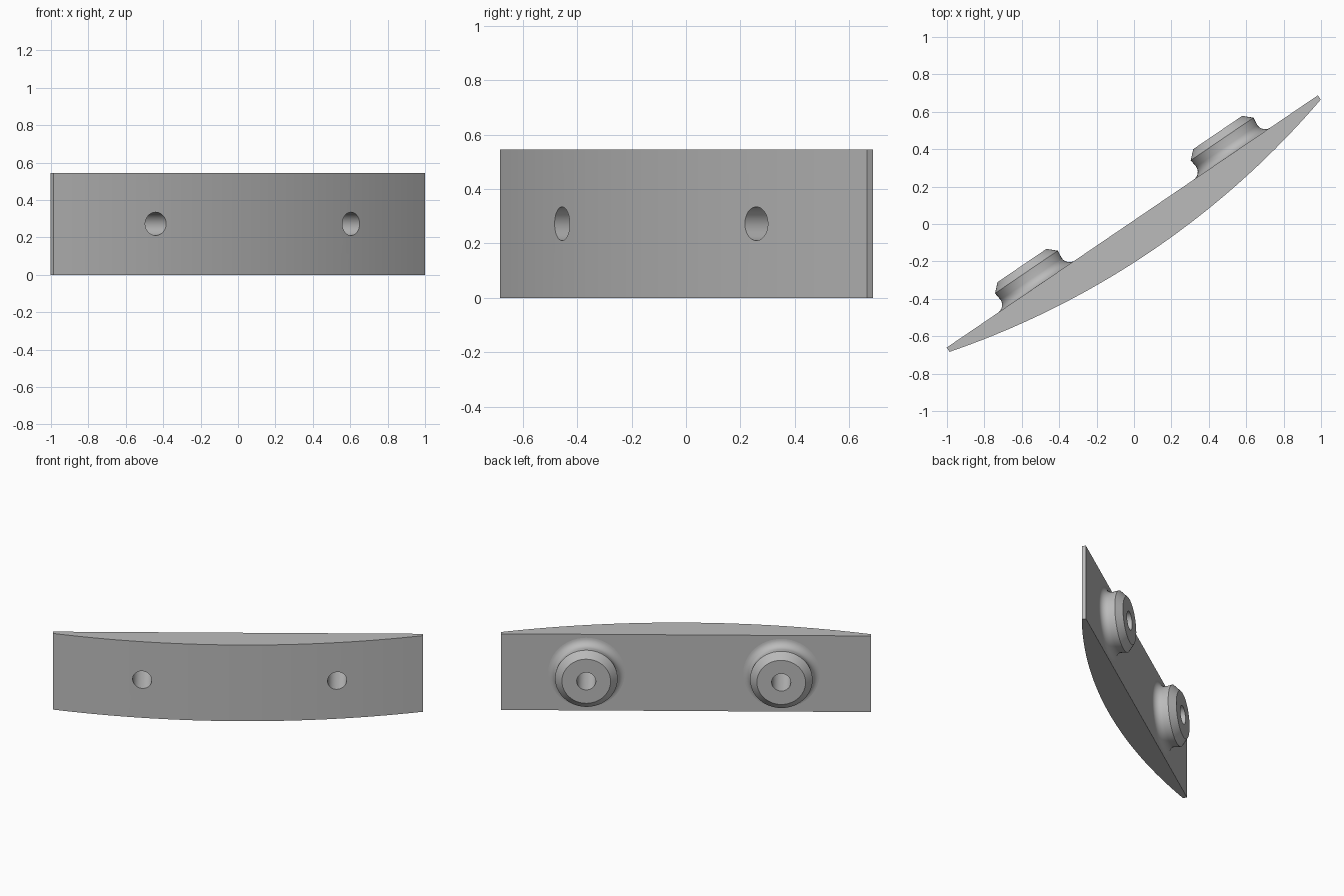
import bpy, bmesh, math
from mathutils import Matrix

default = bpy.data.objects.get("Cube")
if default:
    bpy.data.objects.remove(default, do_unlink=True)

HEIGHT = 0.545
HALF_LEN = 1.2
BACK, FRONT_END, FRONT_MID = 0.0165, -0.011, -0.172
BORE = 0.062
BOSS_U = (-0.62, 0.645)
TURN = Matrix.Rotation(math.radians(34.2), 4, 'Z')

grey = bpy.data.materials.new("plain grey")
grey.use_nodes = True
grey.diffuse_color = (0.5, 0.5, 0.5, 1)
grey.node_tree.nodes["Principled BSDF"].inputs["Base Color"].default_value = (0.5, 0.5, 0.5, 1)


def make_object(name, bm):
    bmesh.ops.recalc_face_normals(bm, faces=bm.faces)
    mesh = bpy.data.meshes.new(name)
    bm.to_mesh(mesh)
    bm.free()
    mesh.materials.append(grey)
    obj = bpy.data.objects.new(name, mesh)
    bpy.context.collection.objects.link(obj)
    obj.matrix_world = TURN
    return obj


def smooth(obj):
    bpy.ops.object.select_all(action='DESELECT')
    obj.select_set(True)
    bpy.context.view_layer.objects.active = obj
    bpy.ops.object.shade_smooth_by_angle(angle=math.radians(25))


# Bar: flat back and circular-arc front, extruded upward
sag = FRONT_END - FRONT_MID
radius = (HALF_LEN ** 2 + sag ** 2) / (2 * sag)
sweep = math.asin(HALF_LEN / radius)
steps = 40
outline = [(HALF_LEN, BACK), (-HALF_LEN, BACK)]
for i in range(steps + 1):
    a = sweep * (2 * i / steps - 1)
    outline.append((radius * math.sin(a), FRONT_MID + radius * (1 - math.cos(a))))
bm = bmesh.new()
base = bm.faces.new([bm.verts.new((x, y, 0)) for x, y in outline])
top = bmesh.ops.extrude_face_region(bm, geom=[base])["geom"]
bmesh.ops.translate(bm, vec=(0, 0, HEIGHT),
                    verts=[v for v in top if isinstance(v, bmesh.types.BMVert)])
bar = make_object("curved_bar", bm)

# Bolt holes through the bar
bm = bmesh.new()
for u in BOSS_U:
    place = Matrix.Translation((u, 0, HEIGHT / 2)) @ Matrix.Rotation(math.pi / 2, 4, 'X')
    bmesh.ops.create_cone(bm, cap_ends=True, segments=48, radius1=BORE, radius2=BORE,
                          depth=1, matrix=place)
cutter = make_object("hole_cutter", bm)
cutter.hide_render = True
cut = bar.modifiers.new("holes", 'BOOLEAN')
cut.operation = 'DIFFERENCE'
cut.solver = 'EXACT'
cut.object = cutter
bpy.context.view_layer.objects.active = bar
bpy.ops.object.modifier_apply(modifier=cut.name)
bpy.data.objects.remove(cutter, do_unlink=True)
smooth(bar)

# Bosses: bored ring with chamfered rim and a fillet into the bar
FILLET = 0.05
profile = [(BORE, BACK), (BORE, 0.153), (0.158, 0.153), (0.203, 0.111)]
for i in range(9):
    a = math.pi / 2 * i / 8
    profile.append((0.198 + FILLET * (1 - math.cos(a)), BACK + FILLET * (1 - math.sin(a))))
for name, u in zip(("right_boss", "left_boss"), BOSS_U):
    bm = bmesh.new()
    verts = [bm.verts.new((u + r, n, HEIGHT / 2)) for r, n in profile]
    edges = [bm.edges.new(pair) for pair in zip(verts, verts[1:])]
    bmesh.ops.spin(bm, geom=verts + edges, cent=(u, 0, HEIGHT / 2), axis=(0, 1, 0),
                   angle=math.tau, steps=48, use_merge=True)
    bmesh.ops.remove_doubles(bm, verts=bm.verts, dist=1e-5)
    smooth(make_object(name, bm))
